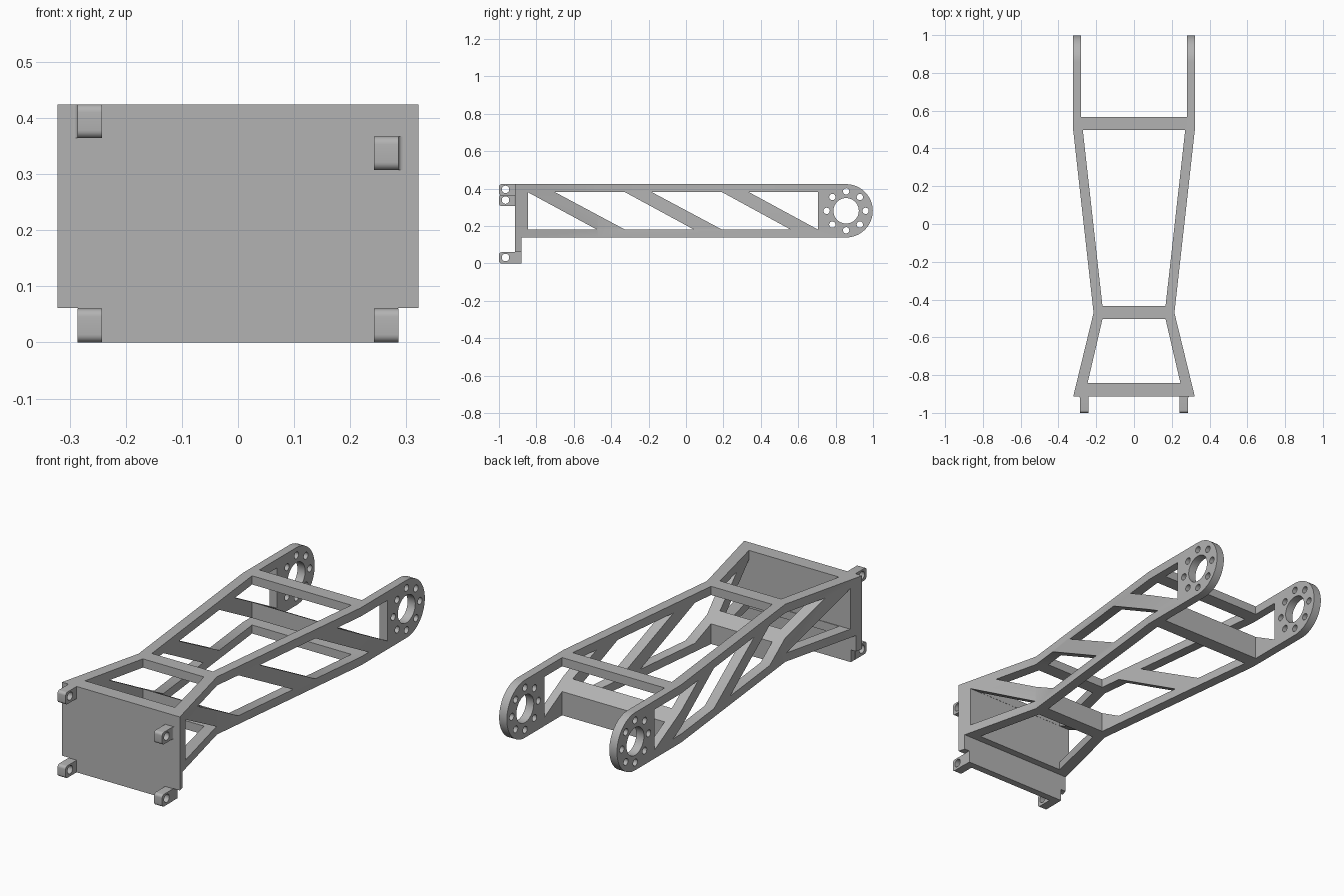
import bpy, bmesh, math
from mathutils import Vector

cube = bpy.data.objects.get("Cube")
if cube:
    bpy.data.objects.remove(cube, do_unlink=True)

GREY = (0.45, 0.45, 0.45, 1)
grey = bpy.data.materials.new("plain grey")
grey.use_nodes = True
grey.diffuse_color = GREY
grey.node_tree.nodes["Principled BSDF"].inputs["Base Color"].default_value = GREY


def prism(name, pts, axis, lo, hi):
    """Extrude a 2D outline: axis 'z' takes (x, y) points, axis 'x' takes (y, z)."""
    place = (lambda p, d: (p[0], p[1], d)) if axis == "z" else (lambda p, d: (d, p[0], p[1]))
    bm = bmesh.new()
    face = bm.faces.new([bm.verts.new(place(p, lo)) for p in pts])
    top = bmesh.ops.extrude_face_region(bm, geom=[face])["geom"]
    shift = Vector(place((0, 0), hi - lo))
    bmesh.ops.translate(bm, vec=shift, verts=[v for v in top if isinstance(v, bmesh.types.BMVert)])
    bmesh.ops.recalc_face_normals(bm, faces=bm.faces)
    mesh = bpy.data.meshes.new(name)
    bm.to_mesh(mesh)
    bm.free()
    mesh.materials.append(grey)
    obj = bpy.data.objects.new(name, mesh)
    bpy.context.collection.objects.link(obj)
    return obj


def arc(cy, cz, r, start, end, n):
    angles = [math.radians(start + (end - start) * i / n) for i in range(n + 1)]
    return [(cy + r * math.cos(a), cz + r * math.sin(a)) for a in angles]


def circle(cy, cz, r, n):
    return arc(cy, cz, r, 0, 360, n)[:-1]


def rect(a0, a1, b0, b1):
    return [(a0, b0), (a1, b0), (a1, b1), (a0, b1)]


def boolean(obj, cutter, operation="DIFFERENCE"):
    mod = obj.modifiers.new("cut", "BOOLEAN")
    mod.operation, mod.solver, mod.object = operation, "EXACT", cutter
    bpy.context.view_layer.objects.active = obj
    bpy.ops.object.modifier_apply(modifier=mod.name)
    bpy.data.objects.remove(cutter, do_unlink=True)


def smooth(obj):
    bpy.ops.object.select_all(action="DESELECT")
    obj.select_set(True)
    bpy.context.view_layer.objects.active = obj
    bpy.ops.object.shade_smooth_by_angle(angle=math.radians(30))


def symmetric(half):
    """Close a right-hand half outline across x = 0."""
    return half + [(-x, y) for x, y in reversed(half)]


FRONT, BACK, TOP, BOTTOM = -0.914, 1.0, 0.424, 0.139
HUB_Y, HUB_Z, HUB_R = 0.856, 0.2815, 0.1425

# Main frame: waisted plan outline trimmed by the side profile
plan = symmetric([(0.322, FRONT), (0.214, -0.47), (0.322, 0.497), (0.322, 1.1)])
frame = prism("arm_frame", plan, "z", -0.1, 0.6)
profile = [(FRONT, 0), (-0.879, 0), (-0.879, BOTTOM)]
profile += arc(HUB_Y, HUB_Z, HUB_R, -90, 90, 32) + [(FRONT, TOP)]
boolean(frame, prism("side_profile", profile, "x", -0.5, 0.5), "INTERSECT")

# Open bays between the crossbars and between the rear arms
bays = [
    [(0.246, -0.843), (0.167, -0.504)],
    [(0.167, -0.434), (0.271, 0.497)],
    [(0.28, 0.567), (0.28, 1.2)],
]
for bay in bays:
    boolean(frame, prism("bay", symmetric(bay), "z", -0.2, 0.7))

# Side windows, leaving slanted braces
HI, LO = 0.381, 0.181
windows = [
    [(-0.846, HI), (-0.846, LO), (-0.476, LO)],
    [(-0.70, HI), (-0.326, HI), (0.043, LO), (-0.326, LO)],
    [(-0.182, HI), (0.193, HI), (0.56, LO), (0.193, LO)],
    [(0.337, HI), (0.706, HI), (0.706, LO)],
]
for window in windows:
    boolean(frame, prism("window", window, "x", -0.6, 0.6))

# Hub bore and ring of bolt holes
boolean(frame, prism("bore", circle(HUB_Y, HUB_Z, 0.068, 40), "x", -0.6, 0.6))
for y, z in circle(HUB_Y, HUB_Z, 0.104, 8):
    boolean(frame, prism("bolt_hole", circle(y, z, 0.017, 16), "x", -0.6, 0.6))

# Narrowed foot of the front plate
for side in (-1, 1):
    notch = rect(*sorted((side * 0.285, side * 0.5)), -1.2, -0.8)
    boolean(frame, prism("notch", notch, "z", -0.2, 0.061))
smooth(frame)

# Hinge lugs on the front plate
for name, side, z in (
    ("upper_right_lug", -1, 0.364), ("upper_left_lug", 1, 0.307),
    ("lower_right_lug", -1, 0), ("lower_left_lug", 1, 0),
):
    r, h, nose = 0.014, 0.06, -1.0
    outline = [(FRONT, z)]
    outline += arc(nose + r, z + r, r, 270, 180, 6)
    outline += arc(nose + r, z + h - r, r, 180, 90, 6) + [(FRONT, z + h)]
    lo, hi = sorted((side * 0.242, side * 0.286))
    lug = prism(name, outline, "x", lo, hi)
    boolean(lug, prism("pin_hole", circle(-0.965, z + 0.032, 0.02, 24), "x", -0.6, 0.6))
    smooth(lug)
    # Small fillet at the root of the upper lugs
    if z:
        f = 0.008
        x = side * 0.286
        curve = [(x + side * (f + f * math.cos(a)), FRONT - f + f * math.sin(a))
                 for a in (math.pi - i * math.pi / 12 for i in range(7))]
        smooth(prism(name + "_fillet", [(x, FRONT)] + curve, "z", z, z + h))
